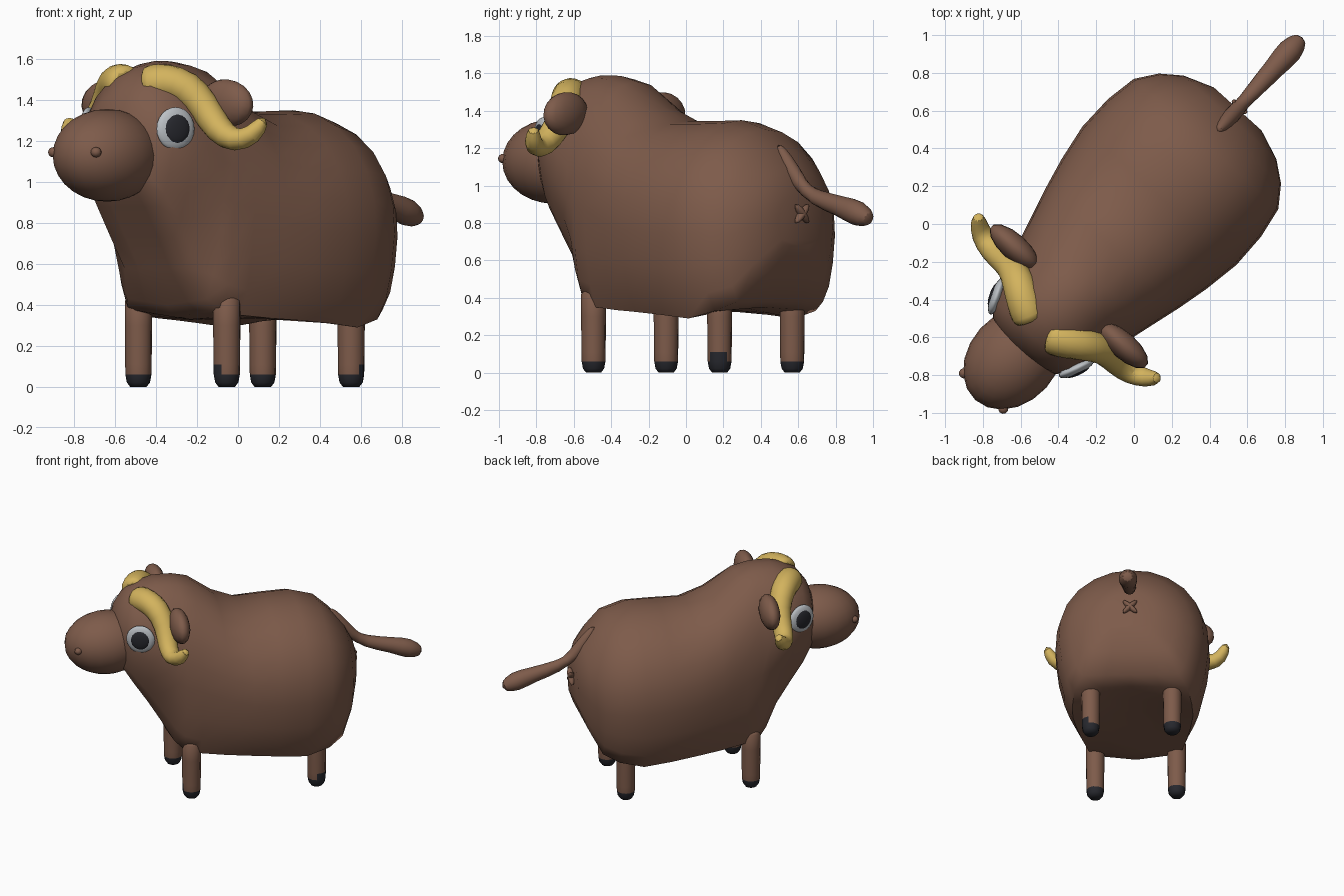
import bpy, bmesh, math
from mathutils import Matrix, Vector

cube = bpy.data.objects.get("Cube")
if cube:
    bpy.data.objects.remove(cube)

# The animal is modelled facing -y, then turned in plan
TURN = Matrix.Rotation(math.radians(-42), 4, 'Z')


def material(name, rgb):
    m = bpy.data.materials.new(name)
    m.use_nodes = True
    m.diffuse_color = (*rgb, 1)
    m.node_tree.nodes["Principled BSDF"].inputs["Base Color"].default_value = (*rgb, 1)
    return m


BROWN = material("brown hide", (0.208, 0.105, 0.069))
YELLOW = material("yellow horn", (0.65, 0.45, 0.11))
DARK = material("near black", (0.02, 0.021, 0.027))
GREY = material("pale grey", (0.5, 0.53, 0.56))


def finish(name, bm, mats, angle=50, subdivide=0):
    bmesh.ops.recalc_face_normals(bm, faces=bm.faces)
    bm.transform(TURN)
    mesh = bpy.data.meshes.new(name)
    bm.to_mesh(mesh)
    bm.free()
    ob = bpy.data.objects.new(name, mesh)
    bpy.context.collection.objects.link(ob)
    for m in mats:
        mesh.materials.append(m)
    bpy.ops.object.select_all(action='DESELECT')
    ob.select_set(True)
    bpy.context.view_layer.objects.active = ob
    bpy.ops.object.shade_smooth_by_angle(angle=math.radians(angle))
    if subdivide:
        ob.modifiers.new("round", 'SUBSURF').levels = subdivide
        ob.modifiers["round"].render_levels = subdivide
    return ob


def loft(rings):
    """Skin a list of closed rings and cap both ends."""
    bm = bmesh.new()
    loops = [[bm.verts.new(p) for p in ring] for ring in rings]
    n = len(loops[0])
    for a, b in zip(loops, loops[1:]):
        for i in range(n):
            j = (i + 1) % n
            bm.faces.new((a[i], a[j], b[j], b[i]))
    bm.faces.new(loops[0])
    bm.faces.new(loops[-1])
    return bm


def tube(path, sides=10):
    """Round tube through (x, y, z, radius) points."""
    pts = [Vector(p[:3]) for p in path]
    rings = []
    for i, p in enumerate(pts):
        axis = (pts[min(i + 1, len(pts) - 1)] - pts[max(i - 1, 0)]).normalized()
        u = axis.cross(Vector((0.2, 1, 0.1))).normalized()
        if abs(axis.y) > 0.8:
            u = axis.cross(Vector((1, 0, 0))).normalized()
        v = axis.cross(u)
        steps = [2 * math.pi * k / sides for k in range(sides)]
        rings.append([p + path[i][3] * (u * math.cos(a) + v * math.sin(a)) for a in steps])
    return loft(rings)


def ellipsoid(name, centre, radii, mat, turn=0.0, tilt=0.0, u=18, v=12):
    bm = bmesh.new()
    bmesh.ops.create_uvsphere(bm, u_segments=u, v_segments=v, radius=1)
    bm.transform(Matrix.Translation(centre) @ Matrix.Rotation(turn, 4, 'Z')
                 @ Matrix.Rotation(tilt, 4, 'Y') @ Matrix.Diagonal((*radii, 1)))
    return finish(name, bm, [mat])


# Body and head: sections along y as (y, bottom, top, half width, hem width factor, belly lift)
SECTIONS = [
    (-0.91, 1.10, 1.31, 0.10, 1, 0), (-0.87, 0.99, 1.42, 0.22, 1, 0),
    (-0.80, 0.88, 1.515, 0.29, 0.9, 0), (-0.70, 0.73, 1.565, 0.33, 0.8, 0),
    (-0.61, 0.58, 1.59, 0.36, 0.7, 0), (-0.52, 0.43, 1.59, 0.38, 0.88, -0.03),
    (-0.46, 0.38, 1.585, 0.395, 1, -0.04), (-0.35, 0.35, 1.555, 0.425, 1, -0.02),
    (-0.17, 0.335, 1.42, 0.475, 1, 0), (0.0, 0.325, 1.345, 0.515, 1, 0.01),
    (0.2, 0.31, 1.345, 0.548, 1, 0.04), (0.4, 0.29, 1.35, 0.545, 1, 0.06),
    (0.57, 0.33, 1.30, 0.515, 1, 0.02), (0.68, 0.38, 1.20, 0.435, 1, 0),
    (0.76, 0.53, 1.10, 0.33, 1, 0), (0.82, 0.68, 0.98, 0.17, 1, 0)]
# Half outline of one section as (width, height) fractions
HALF = [(0.4, 0), (0.78, 0), (0.89, 0.1), (0.96, 0.25), (1, 0.43), (0.98, 0.58),
        (0.89, 0.72), (0.73, 0.84), (0.51, 0.93), (0.26, 0.985)]
OUTLINE = [(0, 0)] + HALF + [(0, 1)] + [(-w, h) for w, h in reversed(HALF)]


def section(y, low, top, half, hem, lift):
    ring = []
    for w, h in OUTLINE:
        narrow = hem + (1 - hem) * min(h / 0.43, 1)
        belly = lift * (1 - abs(w) / 0.78) if h == 0 else 0
        ring.append((w * half * narrow, y, low + h * (top - low) + belly))
    return ring


finish("body", loft([section(*s) for s in SECTIONS]), [BROWN], 60)

# Muzzle, running into the head
ellipsoid("muzzle", (0, -0.955, 1.13), (0.235, 0.3, 0.226), BROWN, u=20, v=14)

# Tail with a tufted end
finish("tail", tube([(0, 0.66, 1.22, 0.02), (0, 0.72, 1.14, 0.042), (0, 0.81, 1.01, 0.052),
                     (0, 0.92, 0.935, 0.05), (0, 1.12, 0.89, 0.056), (0, 1.24, 0.85, 0.082),
                     (0, 1.335, 0.815, 0.035)]), [BROWN], subdivide=1)

# Small crossed mark under the tail
for s, label in ((1, "a"), (-1, "b")):
    ellipsoid("rear_mark_" + label, (0, 0.835, 0.85), (0.072, 0.025, 0.02), BROWN,
              tilt=s * math.pi / 4, u=10, v=8)

HORN = [(0.06, -0.745, 1.475, 0.085), (0.085, -0.735, 1.48, 0.1), (0.16, -0.695, 1.49, 0.098),
        (0.245, -0.64, 1.465, 0.093), (0.325, -0.6, 1.365, 0.08), (0.415, -0.605, 1.25, 0.075),
        (0.52, -0.6, 1.195, 0.066), (0.605, -0.56, 1.225, 0.055), (0.645, -0.515, 1.315, 0.03)]
LEG = [(0.0, 0.04), (0.022, 0.057), (0.06, 0.064), (0.11, 0.065), (0.3, 0.067),
       (0.42, 0.067), (0.44, 0.05)]

for s, side in ((1, "left"), (-1, "right")):
    # Horns
    finish(side + "_horn", tube([(s * x, y, z, r) for x, y, z, r in HORN]), [YELLOW], subdivide=1)

    # Ears
    ellipsoid(side + "_ear", (s * 0.39, -0.515, 1.385), (0.165, 0.07, 0.115), BROWN,
              tilt=s * 0.1, u=14, v=10)

    # Eyes: flat grey disc with a dark pupil, facing sideways and slightly forwards
    out = Vector((s * 0.92, -0.39, 0))
    facing = math.atan2(out.y, out.x)
    eye = Vector((s * 0.285, -0.772, 1.26))
    ellipsoid(side + "_eye", eye, (0.032, 0.102, 0.105), GREY, facing)
    ellipsoid(side + "_pupil", eye + out * 0.018, (0.02, 0.068, 0.072), DARK, facing)

    # Nostrils
    ellipsoid(side + "_nostril", (s * 0.14, -1.19, 1.145), (0.027, 0.027, 0.025), BROWN,
              u=10, v=8)

    # Legs with dark hooves; the left ones have a taller dark patch
    for y, end, patch in ((-0.404, "front", (-0.19, -0.98, 0)), (0.503, "back", (0.88, 0.52, 0))):
        bm = tube([(s * 0.29, y, z, r) for z, r in LEG], 12)
        bmesh.ops.recalc_face_normals(bm, faces=bm.faces)
        for f in bm.faces:
            z = f.calc_center_median().z
            marked = s > 0 and z < 0.11 and f.normal.dot(Vector(patch)) > 0.85
            f.material_index = int(z < 0.06 or marked)
        finish(side + "_" + end + "_leg", bm, [BROWN, DARK], 60)
